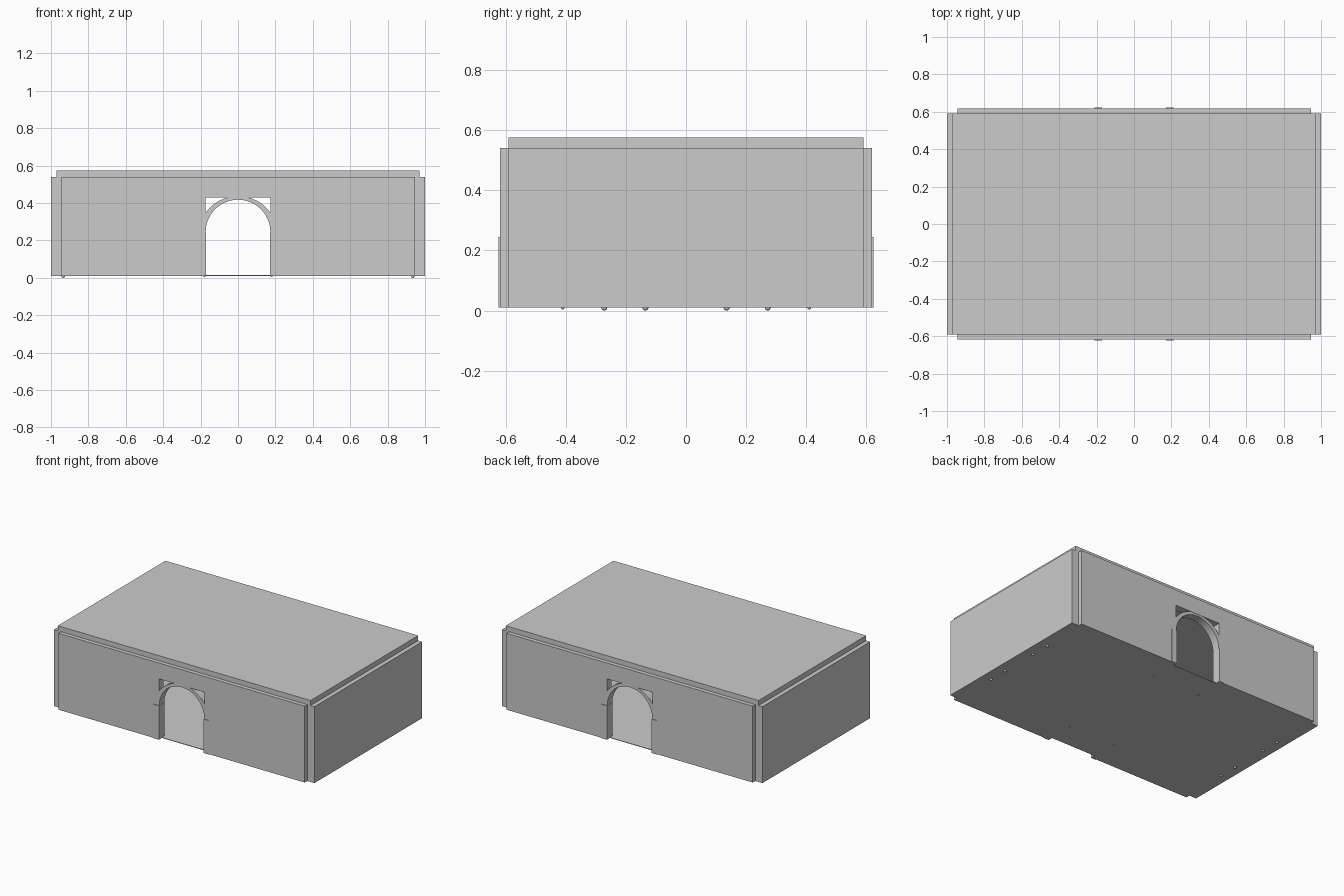
import bpy, bmesh, math

if "Cube" in bpy.data.objects:
    bpy.data.objects.remove(bpy.data.objects["Cube"])


def finish(name, bm, smooth=False):
    bmesh.ops.recalc_face_normals(bm, faces=bm.faces[:])
    mesh = bpy.data.meshes.new(name)
    bm.to_mesh(mesh)
    bm.free()
    ob = bpy.data.objects.new(name, mesh)
    bpy.context.collection.objects.link(ob)
    if smooth:
        bpy.context.view_layer.objects.active = ob
        ob.select_set(True)
        bpy.ops.object.shade_smooth_by_angle(angle=math.radians(35))
        ob.select_set(False)
    return ob


def extrude_profile(name, pts, y0, y1, smooth=False):
    """Extrude an x/z outline from y0 to y1."""
    bm = bmesh.new()
    face = bm.faces.new([bm.verts.new((x, y0, z)) for x, z in pts])
    ext = bmesh.ops.extrude_face_region(bm, geom=[face])
    for v in ext["geom"]:
        if isinstance(v, bmesh.types.BMVert):
            v.co.y = y1
    return finish(name, bm, smooth)


def box(name, x0, x1, y0, y1, z0, z1):
    return extrude_profile(name, [(x0, z0), (x1, z0), (x1, z1), (x0, z1)], y0, y1)


BASE, WALL_TOP, TOP = 0.01, 0.54, 0.575
DOOR, DOOR_TOP, SPRING = 0.175, 0.43, 0.245


def door_wall(name, half, top, y0, y1):
    pts = [(-half, BASE), (-DOOR, BASE), (-DOOR, DOOR_TOP), (DOOR, DOOR_TOP),
           (DOOR, BASE), (half, BASE), (half, top), (-half, top)]
    return extrude_profile(name, pts, y0, y1)


# Roof slab and thin floor sheet
box("roof", -0.97, 0.97, -0.59, 0.59, WALL_TOP, TOP)
box("floor", -0.97, 0.97, -0.59, 0.59, BASE, BASE + 0.004)

# Long walls with door openings, door jambs and arches
for s, side in ((-1, "front"), (1, "back")):
    door_wall(side + "_inner_wall", 0.97, WALL_TOP, s * 0.565, s * 0.59)
    door_wall(side + "_outer_panel", 0.945, WALL_TOP, s * 0.59, s * 0.618)
    for k, hand in ((-1, "left"), (1, "right")):
        a, b = sorted((k * 0.172, k * 0.212))
        box(f"{side}_{hand}_jamb", a, b, s * 0.56, s * 0.623, BASE, SPRING)
    n = 24
    angles = [math.pi * i / n for i in range(n + 1)]
    # outer edge is kept inside the door opening line at the springing
    ring = [(0.205 * math.cos(a), SPRING + 0.192 * math.sin(a)) for a in angles]
    ring += [(0.173 * math.cos(a), SPRING + 0.173 * math.sin(a)) for a in reversed(angles)]
    extrude_profile(side + "_arch", ring, s * 0.56, s * 0.616, True)

# End walls
for s, side in ((-1, "left"), (1, "right")):
    a, b = sorted((s * 0.97, s * 1.0))
    box(side + "_outer_panel", a, b, -0.59, 0.59, BASE, WALL_TOP)
    a, b = sorted((s * 0.945, s * 0.97))
    box(side + "_inner_wall", a, b, -0.565, 0.565, BASE, WALL_TOP)

# Small round studs under the floor
spots = [(0.935, 0.135, 0.010), (0.935, 0.272, 0.010), (0.18, 0.41, 0.006)]
for i, (x, y, r) in enumerate(spots):
    for sx in (-1, 1):
        for sy in (-1, 1):
            bm = bmesh.new()
            bmesh.ops.create_uvsphere(bm, u_segments=12, v_segments=8, radius=r)
            for v in bm.verts:
                v.co.x += sx * x
                v.co.y += sy * y
                v.co.z += BASE
                v.co.z = min(v.co.z, BASE + 0.002)
            finish(f"floor_stud_{i}", bm, True)
